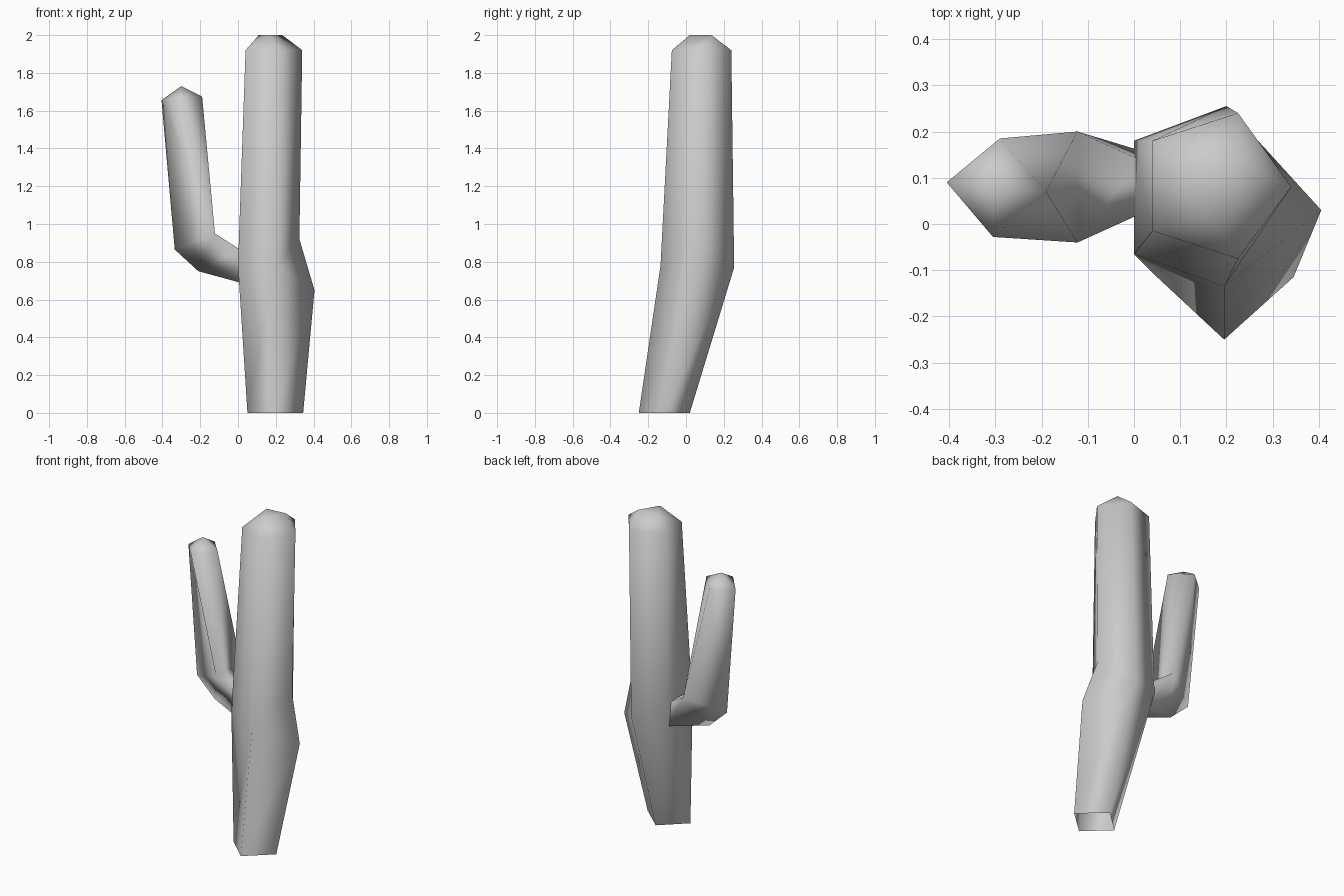
import bpy
import bmesh

cube = bpy.data.objects.get("Cube")
if cube:
    bpy.data.objects.remove(cube, do_unlink=True)

# One plain grey for the whole plant
grey = bpy.data.materials.new("plain grey")
grey.use_nodes = True
colour = (0.6, 0.6, 0.6, 1)
grey.diffuse_color = colour
grey.node_tree.nodes["Principled BSDF"].inputs["Base Color"].default_value = colour


def loft(name, points, rings, cap_end):
    """Skin rings of named points; a repeated name narrows the ring there."""
    bm = bmesh.new()
    rows = [[bm.verts.new(points[key]) for key in ring.split()] for ring in rings]
    for low, high in zip(rows, rows[1:]):
        count = len(low)
        for i in range(count):
            j = (i + 1) % count
            bm.faces.new((low[i], low[j], high[j], high[i]))
    if cap_end:
        bm.faces.new(rows[-1])
    bmesh.ops.remove_doubles(bm, verts=bm.verts, dist=0.001)
    bmesh.ops.recalc_face_normals(bm, faces=bm.faces)
    mesh = bpy.data.meshes.new(name)
    bm.to_mesh(mesh)
    bm.free()
    mesh.materials.append(grey)
    mesh.shade_smooth()
    obj = bpy.data.objects.new(name, mesh)
    bpy.context.collection.objects.link(obj)
    return obj


# Trunk: square open foot, five-sided bulge and column, three-cornered crown
trunk = {
    "foot_l": (0.05, -0.115, 0), "foot_f": (0.195, -0.25, 0),
    "foot_r": (0.345, -0.115, 0), "foot_b": (0.195, 0.02, 0),
    "mid_lf": (0, -0.065, 0.78), "mid_f": (0.195, -0.135, 0.78),
    "mid_r": (0.405, 0.03, 0.65), "mid_b": (0.2, 0.255, 0.77),
    "mid_lb": (0, 0.18, 0.78), "notch": (0.325, 0.07, 0.92),
    "top_lf": (0.04, -0.015, 1.92), "top_f": (0.225, -0.075, 1.92),
    "top_r": (0.34, 0.08, 1.92), "top_b": (0.225, 0.24, 1.92),
    "top_lb": (0.04, 0.18, 1.92), "crown_l": (0.11, 0.125, 2),
    "crown_f": (0.165, 0.02, 2), "crown_r": (0.235, 0.135, 2),
}
loft("trunk", trunk, [
    "foot_l foot_f foot_r foot_b foot_l",
    "mid_lf mid_f mid_r mid_b mid_lb",
    "mid_lf mid_f notch mid_b mid_lb",
    "top_lf top_f top_r top_b top_lb",
    "crown_l crown_f crown_r crown_r crown_l",
], True)

# Arm: short branch, angular elbow, four-sided upright with a pointed tip
arm = {
    "root_f": (0.01, 0.02, 0.69), "root_b": (0.01, 0.16, 0.72),
    "root_tb": (0.01, 0.14, 0.865), "root_tf": (0.01, 0.02, 0.865),
    "under": (-0.21, 0.07, 0.75), "outer": (-0.335, 0.075, 0.865),
    "inner_b": (-0.122, 0.2, 0.95), "inner_f": (-0.122, -0.04, 0.95),
    "top_o": (-0.405, 0.09, 1.655), "top_b": (-0.29, 0.185, 1.665),
    "top_i": (-0.19, 0.07, 1.675), "top_f": (-0.305, -0.028, 1.665),
    "tip": (-0.3, 0.08, 1.73),
}
loft("arm", arm, [
    "root_f root_b root_tb root_tb root_tf root_tf",
    "under under inner_b inner_b inner_f inner_f",
    "outer outer inner_b inner_b inner_f inner_f",
    "top_o top_o top_b top_i top_i top_f",
    "tip tip tip tip tip tip",
], False)
